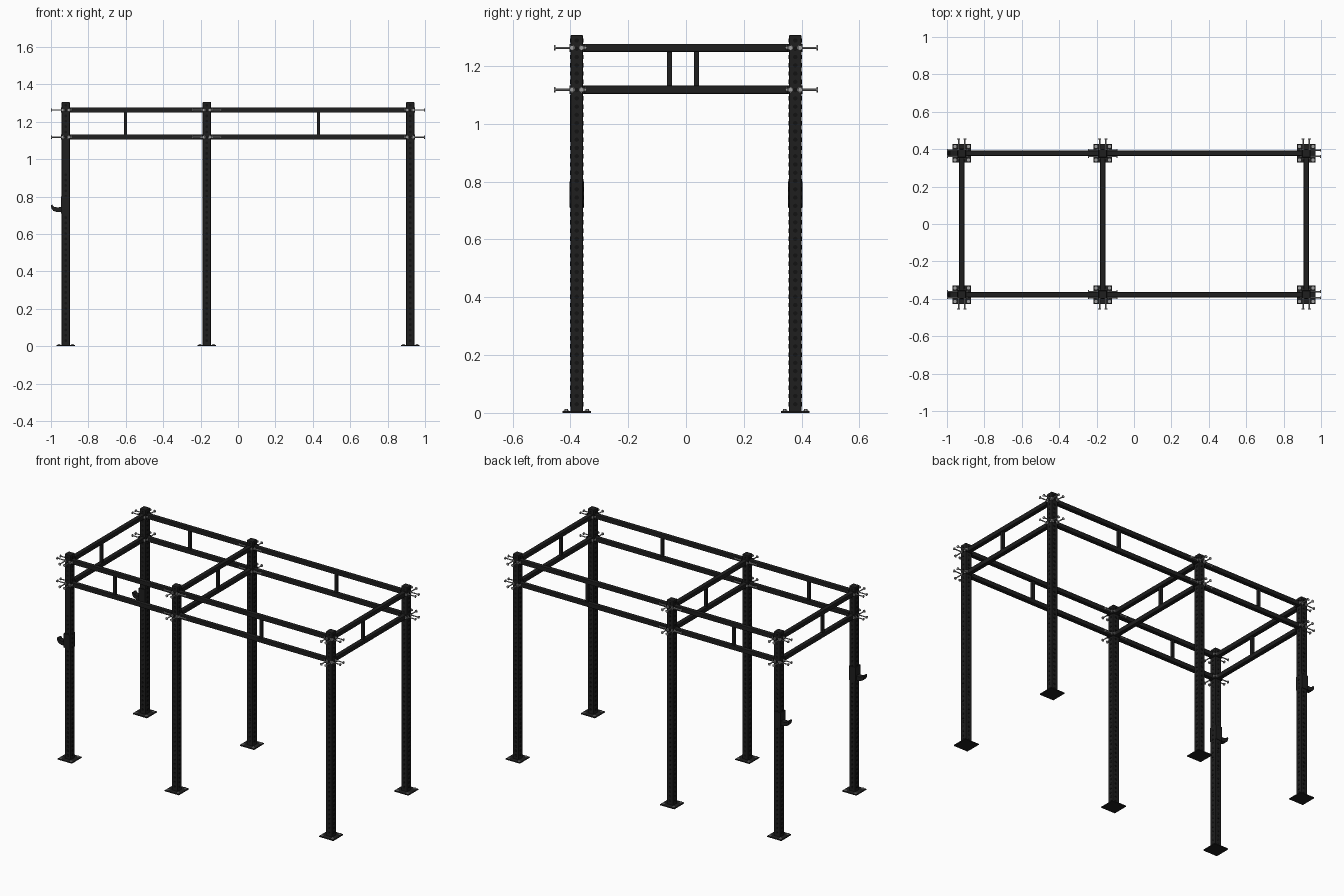
import bpy, bmesh, math
from mathutils import Matrix, Vector

cube = bpy.data.objects.get("Cube")
if cube:
    bpy.data.objects.remove(cube, do_unlink=True)


def material(name, value):
    m = bpy.data.materials.new(name)
    m.use_nodes = True
    m.diffuse_color = (value, value, value, 1)
    m.node_tree.nodes["Principled BSDF"].inputs["Base Color"].default_value = (value, value, value, 1)
    return m


BLACK = material("black steel", 0.013)
DARK = material("dark hole", 0.006)
ZINC = material("zinc bolt", 0.35)

POST_X = (-0.921, -0.167, 0.921)
POST_Y = 0.378
HALF = 0.0215
HEIGHT = 1.307
BEAM_Z = (1.118, 1.263)
BEAM = 0.028
REACH = 0.078
X, Y, Z = Vector((1, 0, 0)), Vector((0, 1, 0)), Vector((0, 0, 1))


def finish(name, bm, mat, smooth=False):
    bmesh.ops.recalc_face_normals(bm, faces=bm.faces)
    mesh = bpy.data.meshes.new(name)
    bm.to_mesh(mesh)
    bm.free()
    mesh.materials.append(mat)
    ob = bpy.data.objects.new(name, mesh)
    bpy.context.collection.objects.link(ob)
    if smooth:
        bpy.ops.object.select_all(action='DESELECT')
        ob.select_set(True)
        bpy.context.view_layer.objects.active = ob
        bpy.ops.object.shade_smooth_by_angle()
    return ob


def add_box(bm, centre, size):
    bmesh.ops.create_cube(bm, size=1, matrix=Matrix.Translation(centre) @ Matrix.Diagonal((*size, 1)))


def box(name, centre, size, bevel=0):
    bm = bmesh.new()
    add_box(bm, centre, size)
    if bevel:
        bmesh.ops.bevel(bm, geom=bm.edges[:], offset=bevel, segments=2, profile=0.5, affect='EDGES')
    return finish(name, bm, BLACK)


def add_rod(bm, start, end, radius, sides):
    start, end = Vector(start), Vector(end)
    axis = end - start
    turn = axis.to_track_quat('Z', 'Y').to_matrix().to_4x4()
    bmesh.ops.create_cone(bm, cap_ends=True, segments=sides, radius1=radius, radius2=radius,
                          depth=axis.length, matrix=Matrix.Translation((start + end) / 2) @ turn)


def add_bolt_pair(bm, centre, outward, side):
    # Two long bolts clamp a beam flange through the post
    for s in (-1, 1):
        c = centre + side * 0.0165 * s
        inner = c - outward * (HALF + 0.012)
        add_rod(bm, inner, c + outward * REACH, 0.0035, 8)
        add_rod(bm, c + outward * (REACH - 0.004), c + outward * REACH, 0.009, 6)
        add_rod(bm, c + outward * HALF, c + outward * (HALF + 0.002), 0.009, 12)
        add_rod(bm, inner + outward * 0.001, inner + outward * 0.008, 0.008, 6)


def post(x, y):
    box("post", (x, y, HEIGHT / 2), (HALF * 2, HALF * 2, HEIGHT), 0.003)
    box("base_plate", (x, y, 0.003), (0.1, 0.1, 0.006))
    # Rows of holes on all four faces
    bm = bmesh.new()
    centre = Vector((x, y, 0))
    z = 0.03
    while z < HEIGHT - 0.01:
        for d in (X, -X, Y, -Y):
            face = centre + Z * z + d * HALF
            add_rod(bm, face - d * 0.001, face + d * 0.0015, 0.0075, 10)
        z += 0.0286
    finish("post_holes", bm, DARK)
    # Anchors in the corners of the base plate
    bm = bmesh.new()
    for sx in (-1, 1):
        for sy in (-1, 1):
            c = centre + X * 0.036 * sx + Y * 0.036 * sy
            add_rod(bm, c + Z * 0.005, c + Z * 0.009, 0.009, 12)
            add_rod(bm, c + Z * 0.008, c + Z * 0.013, 0.006, 6)
    finish("base_anchors", bm, ZINC)
    # Beam bolts
    bm = bmesh.new()
    for z in BEAM_Z:
        c = centre + Z * z
        add_bolt_pair(bm, c, Y if y > 0 else -Y, X)
        if x != POST_X[2]:
            add_bolt_pair(bm, c, -X, Y)
        if x != POST_X[0]:
            add_bolt_pair(bm, c, X, Y)
    finish("beam_bolts", bm, ZINC)


def frame(start, end, strut_at):
    # Two beams with end flanges, joined by one strut
    start, end = Vector(start), Vector(end)
    d = (end - start).normalized()
    side = Z.cross(d)
    length = (end - start).length - HALF * 2

    def size(along, across, high):
        return [abs(d[i]) * along + abs(side[i]) * across + Z[i] * high for i in range(3)]

    for z in BEAM_Z:
        box("beam", (start + end) / 2 + Z * z, size(length, BEAM, BEAM), 0.004)
        for p, s in ((start, 1), (end, -1)):
            box("beam_flange", p + d * s * (HALF + 0.0025) + Z * z, size(0.005, 0.05, BEAM))
    gap = BEAM_Z[1] - BEAM_Z[0] - BEAM
    box("strut", strut_at + Z * sum(BEAM_Z) / 2, size(0.017, 0.017, gap + 0.002))


def hook(y):
    # Bracket wrapped around the outer side of the post
    x, z = POST_X[0], 0.755
    bm = bmesh.new()
    add_box(bm, (x - HALF - 0.002, y, z), (0.005, 0.049, 0.09))
    for s in (-1, 1):
        add_box(bm, (x - 0.001, y + s * (HALF + 0.001), z), (0.042, 0.005, 0.09))
    finish("hook_bracket", bm, BLACK)
    # Cradle with a raised lip
    profile = [(-0.022, 0.745), (-0.045, 0.742), (-0.064, 0.746), (-0.072, 0.757), (-0.079, 0.755),
               (-0.077, 0.737), (-0.067, 0.724), (-0.045, 0.717), (-0.022, 0.717)]
    bm = bmesh.new()
    face = bm.faces.new([bm.verts.new((x + px, y - 0.016, pz)) for px, pz in profile])
    swept = bmesh.ops.extrude_face_region(bm, geom=[face])["geom"]
    bmesh.ops.translate(bm, vec=Y * 0.032, verts=[v for v in swept if isinstance(v, bmesh.types.BMVert)])
    finish("hook_cradle", bm, BLACK, smooth=True)


for x in POST_X:
    for y in (-POST_Y, POST_Y):
        post(x, y)

# Cross frames
for x, strut_y in zip(POST_X, (-0.057, 0.036, -0.057)):
    frame((x, -POST_Y, 0), (x, POST_Y, 0), Vector((x, strut_y, 0)))

# Long side frames
for y in (-POST_Y, POST_Y):
    for x0, x1, strut_x in zip(POST_X, POST_X[1:], (-0.602, 0.43)):
        frame((x0, y, 0), (x1, y, 0), Vector((strut_x, y, 0)))
    hook(y)

# Blank plate on the front of one corner post
box("post_plate", (POST_X[0], -POST_Y - HALF - 0.001, 1.02), (0.034, 0.003, 0.16))
